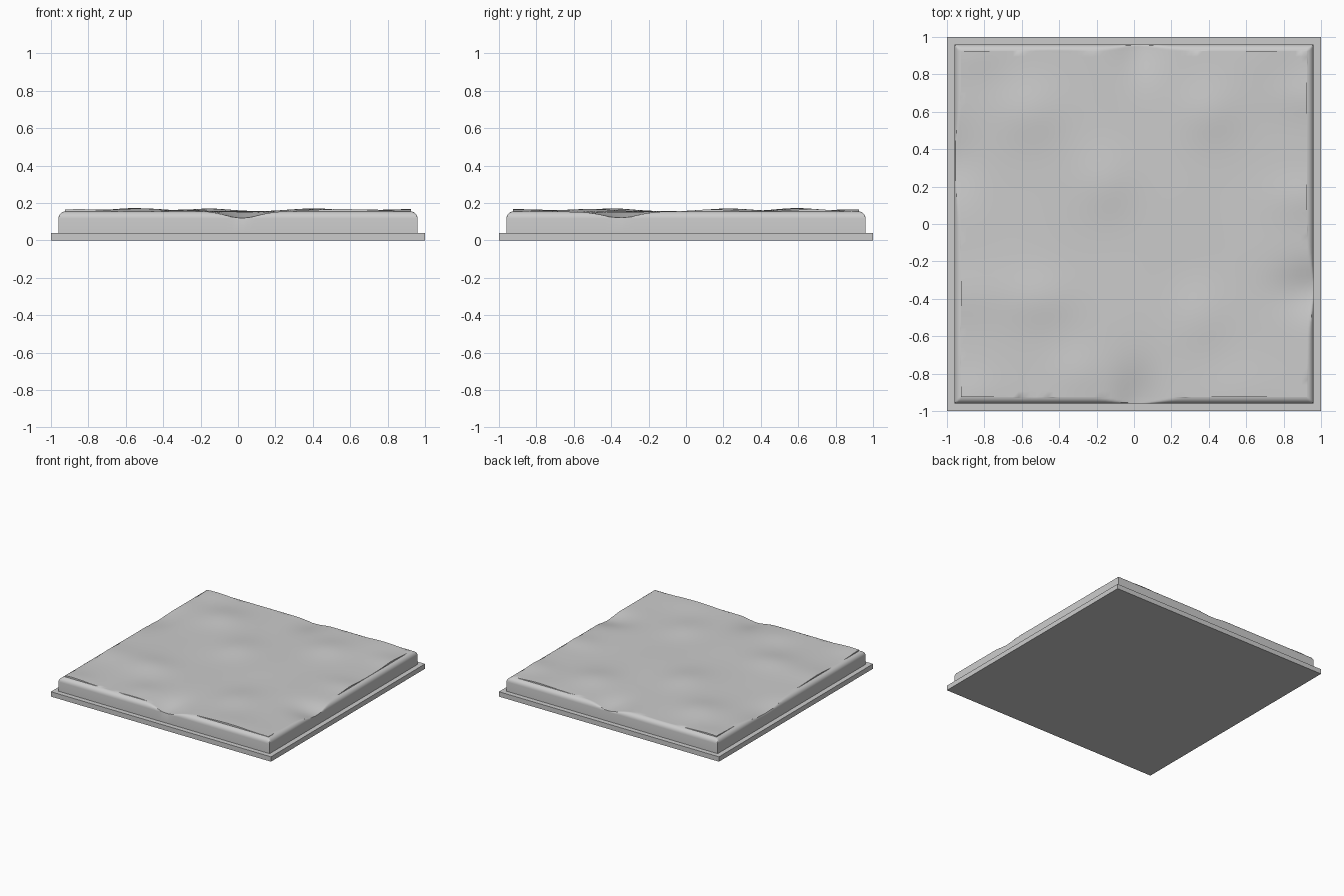
import bpy, bmesh, math

old = bpy.data.objects.get("Cube")
if old:
    bpy.data.objects.remove(old, do_unlink=True)

# Stone colour
stone = bpy.data.materials.new("grey stone")
stone.use_nodes = True
GREY = (0.6, 0.6, 0.6, 1)
stone.diffuse_color = GREY
stone.node_tree.nodes["Principled BSDF"].inputs["Base Color"].default_value = GREY

HALF, RADIUS, SHOULDER, STEP = 0.96, 0.038, 0.155, 0.0345

# Worn edges and soft swells: x, y, width x, width y, height
SWELLS = [
    (0.02, -0.98, 0.12, 0.20, -0.034),
    (0.03, 0.98, 0.12, 0.20, -0.030),
    (0.98, -0.35, 0.20, 0.13, -0.034),
    (-0.98, 0.33, 0.15, 0.20, -0.024),
    (-0.92, -0.38, 0.25, 0.15, 0.011),
    (-0.85, 0.92, 0.15, 0.12, 0.010),
    (-0.85, -0.92, 0.15, 0.12, 0.010),
    (0.70, 0.92, 0.16, 0.20, 0.011),
    (0.58, -0.92, 0.22, 0.18, 0.011),
    (0.92, 0.68, 0.20, 0.12, 0.011),
    (0.92, 0.14, 0.20, 0.12, 0.011),
    (-0.55, 0.60, 0.17, 0.17, 0.018),
    (-0.15, 0.22, 0.15, 0.18, 0.015),
    (0.40, 0.60, 0.16, 0.16, 0.015),
    (0.35, -0.50, 0.15, 0.18, 0.014),
    (-0.50, -0.40, 0.18, 0.15, 0.014),
    (-0.30, -0.80, 0.14, 0.14, 0.010),
]


def surface_height(x, y):
    z = 0.155 + 0.002 * math.sin(7 * x + 2 * y) * math.cos(6 * y - 3 * x)
    for cx, cy, wx, wy, amount in SWELLS:
        z += amount * math.exp(-((x - cx) / wx) ** 2 - ((y - cy) / wy) ** 2)
    # Limit the rounded shoulder outside the raised face
    inset = HALF - max(abs(x), abs(y))
    if inset < STEP:
        run = RADIUS - inset
        z = min(z, SHOULDER - RADIUS + math.sqrt(max(0, RADIUS ** 2 - run ** 2)))
    return z


def make_object(name, bm):
    bmesh.ops.recalc_face_normals(bm, faces=bm.faces)
    mesh = bpy.data.meshes.new(name)
    bm.to_mesh(mesh)
    bm.free()
    obj = bpy.data.objects.new(name, mesh)
    bpy.context.collection.objects.link(obj)
    mesh.materials.append(stone)
    return obj


# Base plate
bm = bmesh.new()
bmesh.ops.create_cube(bm, size=1)
for v in bm.verts:
    v.co = (v.co.x * 2, v.co.y * 2, 0.04 * (v.co.z + 0.5))
make_object("base_plate", bm)

# Slab with a worn, uneven top: fine spacing on the shoulder, even spacing inside
rim = [HALF - RADIUS * (1 - math.cos(math.pi * i / 12)) for i in range(6)]
rim.append(HALF - STEP + 0.0005)
inner = HALF - STEP - 0.0005
coords = [-c for c in rim] + [inner * (i / 30 - 1) for i in range(61)] + rim[::-1]
n = len(coords)
bm = bmesh.new()
grid = [[bm.verts.new((x, y, surface_height(x, y))) for y in coords] for x in coords]
for i in range(n - 1):
    for j in range(n - 1):
        bm.faces.new((grid[i][j], grid[i + 1][j], grid[i + 1][j + 1], grid[i][j + 1]))

# Slab walls and underside
border = [e for e in bm.edges if e.is_boundary]
walls = bmesh.ops.extrude_edge_only(bm, edges=border)["geom"]
for v in walls:
    if isinstance(v, bmesh.types.BMVert):
        v.co.z = 0.038
bmesh.ops.holes_fill(bm, edges=[e for e in bm.edges if e.is_boundary], sides=0)
slab = make_object("worn_slab", bm)

bpy.ops.object.select_all(action="DESELECT")
slab.select_set(True)
bpy.context.view_layer.objects.active = slab
bpy.ops.object.shade_smooth_by_angle(angle=math.radians(35))
